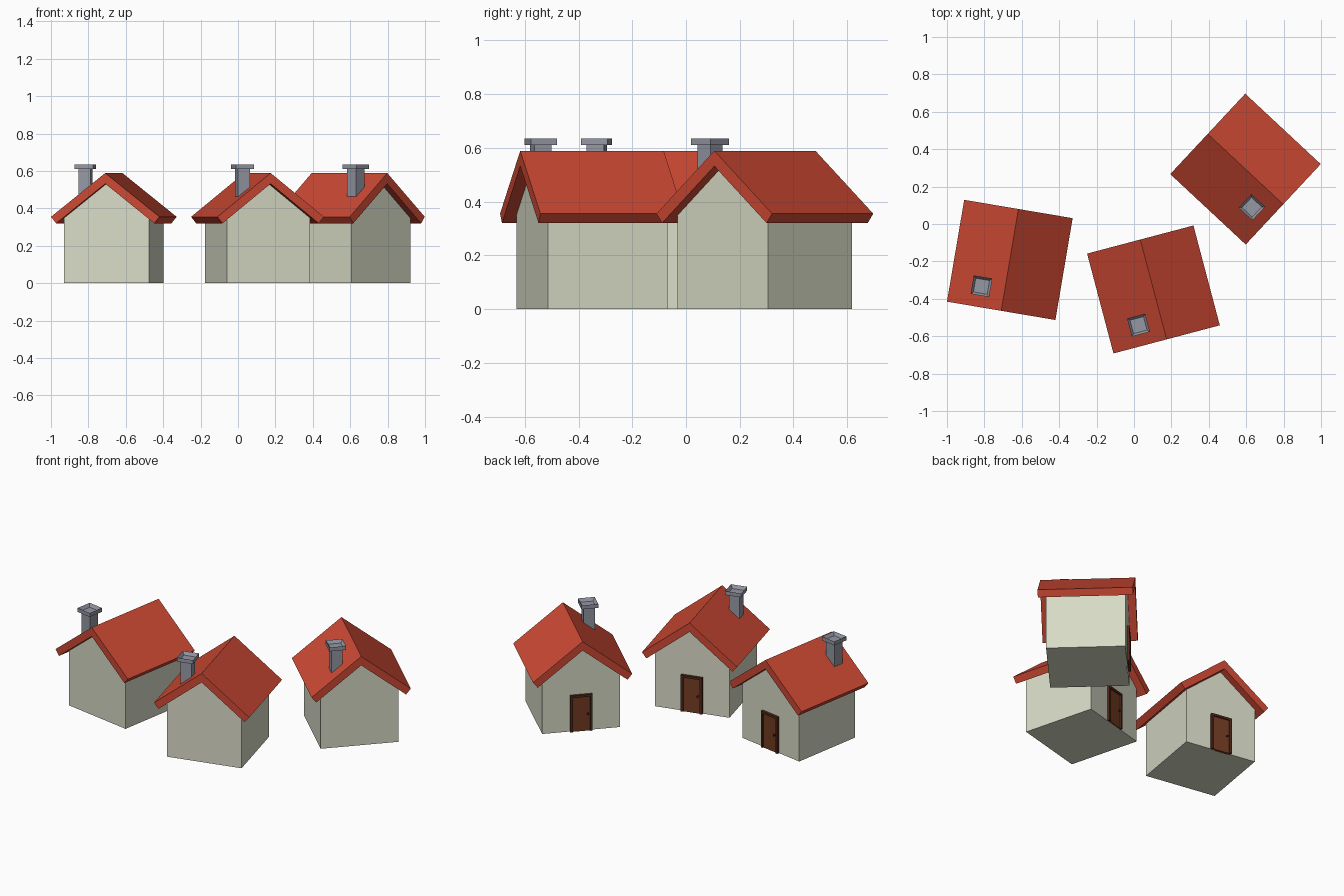
import bpy, bmesh, math
from mathutils import Matrix, Vector

if "Cube" in bpy.data.objects:
    bpy.data.objects.remove(bpy.data.objects["Cube"])


def material(name, rgb):
    m = bpy.data.materials.new(name)
    m.diffuse_color = (*rgb, 1)
    m.use_nodes = True
    m.node_tree.nodes["Principled BSDF"].inputs["Base Color"].default_value = m.diffuse_color
    return m


WALL = material("wall_paint", (0.69, 0.71, 0.57))
ROOF = material("roof_red", (0.60, 0.065, 0.033))
WOOD = material("door_wood", (0.17, 0.045, 0.016))
TRIM = material("door_trim", (0.08, 0.022, 0.01))
STONE = material("chimney_stone", (0.30, 0.31, 0.37))
KNOB = material("knob_dark", (0.03, 0.02, 0.015))


def make_object(name, bm, mat, place):
    bmesh.ops.recalc_face_normals(bm, faces=bm.faces)
    me = bpy.data.meshes.new(name)
    bm.to_mesh(me)
    bm.free()
    me.materials.append(mat)
    ob = bpy.data.objects.new(name, me)
    ob.matrix_world = place
    bpy.context.collection.objects.link(ob)
    return ob


def prism(profile, y0, y1):
    """Extrude an (x, z) profile along y."""
    bm = bmesh.new()
    face = bm.faces.new([bm.verts.new((x, y0, z)) for x, z in profile])
    ext = bmesh.ops.extrude_face_region(bm, geom=[face])
    verts = [v for v in ext["geom"] if isinstance(v, bmesh.types.BMVert)]
    bmesh.ops.translate(bm, verts=verts, vec=(0, y1 - y0, 0))
    return bm


def box(x0, x1, y0, y1, z0, z1):
    return prism([(x0, z0), (x1, z0), (x1, z1), (x0, z1)], y0, y1)


def house(label, x, y, degrees):
    place = Matrix.Translation((x, y, 0)) @ Matrix.Rotation(math.radians(degrees), 4, 'Z')

    def add(part, bm, mat):
        return make_object(f"{label}_{part}", bm, mat, place)

    # Walls with pointed gables
    w = 0.23
    add("walls", prism([(-w, 0), (w, 0), (w, 0.352), (0, 0.536), (-w, 0.352)], -w, w), WALL)

    # Roof: folded slab with square-cut eaves
    right = [(0.294, 0.355), (0.266, 0.320)]
    add("roof", prism([(0, 0.589)] + right + [(0, 0.532)]
                      + [(-px, pz) for px, pz in reversed(right)], -0.276, 0.276), ROOF)

    # Chimney stack and hollow cap
    cx, cy = -0.126, -0.164
    s, c = 0.033, 0.05
    add("chimney_stack", box(cx - s, cx + s, cy - s, cy + s, 0.44, 0.612), STONE)
    cap = box(cx - c, cx + c, cy - c, cy + c, 0.61, 0.635)
    bmesh.ops.recalc_face_normals(cap, faces=cap.faces)
    top = max(cap.faces, key=lambda f: f.calc_center_median().z)
    bmesh.ops.inset_region(cap, faces=[top], thickness=0.018)
    bmesh.ops.translate(cap, verts=top.verts, vec=(0, 0, -0.02))
    add("chimney_cap", cap, STONE)

    # Door panel, surround and knob on the rear gable
    add("door", box(-0.053, 0.053, w - 0.01, w + 0.008, 0, 0.22), WOOD)
    o, i = 0.066, 0.052
    add("door_frame", prism([(-o, 0), (-o, 0.233), (o, 0.233), (o, 0),
                             (i, 0), (i, 0.219), (-i, 0.219), (-i, 0)], w - 0.01, w + 0.016), TRIM)
    knob = bmesh.new()
    bmesh.ops.create_uvsphere(knob, u_segments=8, v_segments=6, radius=0.007,
                              matrix=Matrix.Translation((-0.038, w + 0.013, 0.11)))
    add("door_knob", knob, KNOB)


house("left_house", -0.664, -0.192, -9.6)
house("middle_house", 0.104, -0.350, 14.8)
house("right_house", 0.596, 0.2935, 47)
